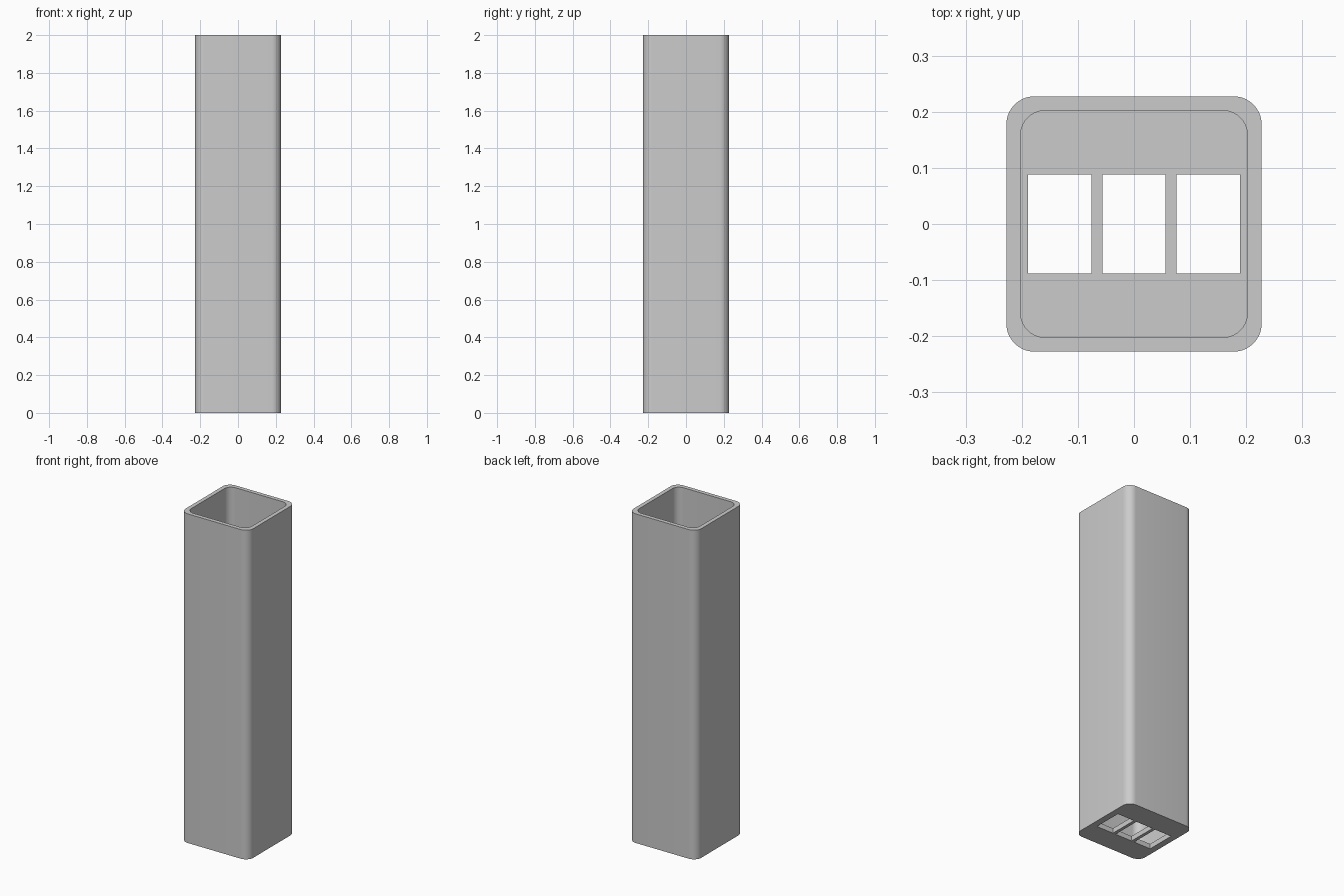
import bpy
import bmesh
from math import cos, sin, pi, radians

cube = bpy.data.objects.get("Cube")
if cube:
    bpy.data.objects.remove(cube, do_unlink=True)

HEIGHT, OUTER, INNER, FLOOR = 2.0, 0.2275, 0.2025, 0.03

grey = bpy.data.materials.new("light grey")
grey.use_nodes = True
grey.diffuse_color = (0.6, 0.6, 0.6, 1)
grey.node_tree.nodes["Principled BSDF"].inputs["Base Color"].default_value = (0.6, 0.6, 0.6, 1)


def rounded_square(half, radius, steps=10):
    """Outline of a square with rounded corners, anticlockwise."""
    pts = []
    for q, (sx, sy) in enumerate([(1, 1), (-1, 1), (-1, -1), (1, -1)]):
        for i in range(steps + 1):
            a = (q + i / steps) * pi / 2
            pts.append((sx * (half - radius) + radius * cos(a),
                        sy * (half - radius) + radius * sin(a)))
    return pts


def prism(name, outline, z0, z1):
    """Upright solid with the given outline."""
    bm = bmesh.new()
    base = bm.faces.new([bm.verts.new((x, y, z0)) for x, y in outline])
    ext = bmesh.ops.extrude_face_region(bm, geom=[base])["geom"]
    top = [v for v in ext if isinstance(v, bmesh.types.BMVert)]
    bmesh.ops.translate(bm, verts=top, vec=(0, 0, z1 - z0))
    bmesh.ops.recalc_face_normals(bm, faces=bm.faces)
    mesh = bpy.data.meshes.new(name)
    bm.to_mesh(mesh)
    bm.free()
    mesh.materials.append(grey)
    obj = bpy.data.objects.new(name, mesh)
    bpy.context.collection.objects.link(obj)
    return obj


# Square tube body with rounded corners
body = prism("tube_body", rounded_square(OUTER, 0.05), 0, HEIGHT)

# Open cavity above the floor, and three drain slots through the floor
cutters = [prism("cavity_cutter", rounded_square(INNER, 0.045), FLOOR, HEIGHT + 0.1)]
for i in (-1, 0, 1):
    x, w, d = i * 0.132, 0.0565, 0.0885
    slot = [(x - w, -d), (x + w, -d), (x + w, d), (x - w, d)]
    cutters.append(prism("slot_cutter", slot, -0.1, FLOOR + 0.1))

bpy.ops.object.select_all(action='DESELECT')
bpy.context.view_layer.objects.active = body
body.select_set(True)
for cutter in cutters:
    cutter.hide_render = True
    cut = body.modifiers.new(cutter.name, 'BOOLEAN')
    cut.operation = 'DIFFERENCE'
    cut.solver = 'EXACT'
    cut.object = cutter
    bpy.ops.object.modifier_apply(modifier=cut.name)
    bpy.data.objects.remove(cutter, do_unlink=True)

bpy.ops.object.shade_smooth_by_angle(angle=radians(30))
